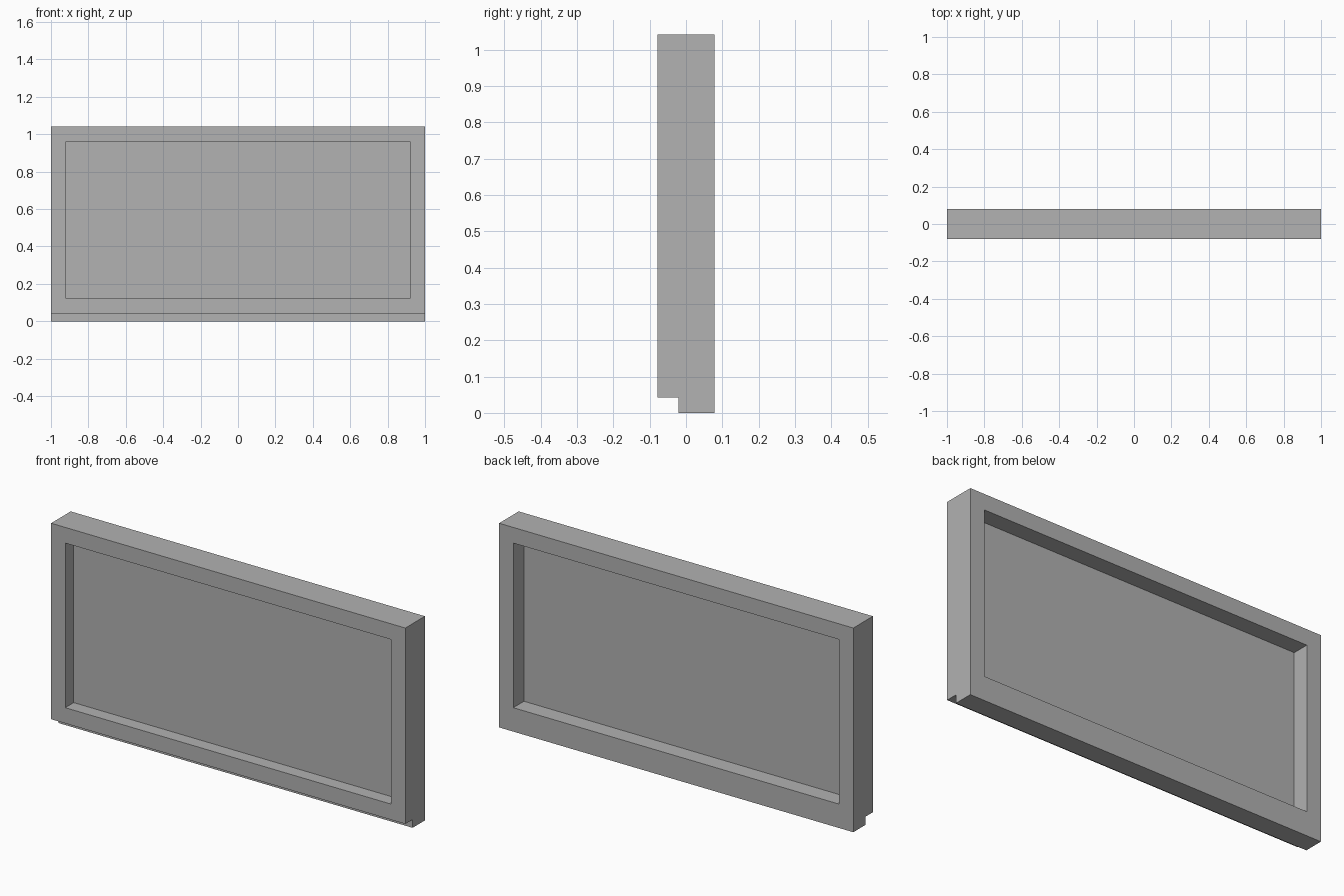
import bpy
import bmesh

old = bpy.data.objects.get("Cube")
if old:
    bpy.data.objects.remove(old, do_unlink=True)

# Overall sizes
HALF_W, HALF_D, HEIGHT = 1.0, 0.079, 1.042
RAIL = 0.08                      # visible width of the frame members
STEP_Z, STEP_Y = 0.042, -0.02    # notch along the bottom front edge
PANEL_Y, PANEL_T = -0.009, 0.004

grey = bpy.data.materials.new("plain_grey")
grey.use_nodes = True
colour = (0.445, 0.445, 0.445, 1.0)
grey.diffuse_color = colour
grey.node_tree.nodes["Principled BSDF"].inputs["Base Color"].default_value = colour


def extrude_x(name, profile, half_width):
    """Solid made by extruding a (y, z) profile along x, centred on x = 0."""
    bm = bmesh.new()
    face = bm.faces.new([bm.verts.new((-half_width, y, z)) for y, z in profile])
    grown = bmesh.ops.extrude_face_region(bm, geom=[face], use_keep_orig=True)
    moved = [v for v in grown["geom"] if isinstance(v, bmesh.types.BMVert)]
    bmesh.ops.translate(bm, verts=moved, vec=(2 * half_width, 0, 0))
    bmesh.ops.recalc_face_normals(bm, faces=bm.faces)
    mesh = bpy.data.meshes.new(name)
    bm.to_mesh(mesh)
    bm.free()
    mesh.materials.append(grey)
    obj = bpy.data.objects.new(name, mesh)
    bpy.context.scene.collection.objects.link(obj)
    return obj


def rectangle(y0, y1, z0, z1):
    return [(y0, z0), (y1, z0), (y1, z1), (y0, z1)]


# Frame: side profile with the bottom notch
frame = extrude_x("frame", [
    (STEP_Y, 0), (HALF_D, 0), (HALF_D, HEIGHT),
    (-HALF_D, HEIGHT), (-HALF_D, STEP_Z), (STEP_Y, STEP_Z)], HALF_W)

# Opening cut through the frame
open_bottom, open_top = STEP_Z + RAIL, HEIGHT - RAIL
open_half = HALF_W - RAIL
cutter = extrude_x("opening_cutter",
                   rectangle(-2 * HALF_D, 2 * HALF_D, open_bottom, open_top), open_half)
cutter.hide_render = True
cut = frame.modifiers.new("opening", 'BOOLEAN')
cut.operation = 'DIFFERENCE'
cut.solver = 'EXACT'
cut.object = cutter
bpy.context.view_layer.objects.active = frame
bpy.ops.object.modifier_apply(modifier=cut.name)
bpy.data.objects.remove(cutter, do_unlink=True)

# Thin panel set inside the opening
extrude_x("panel", rectangle(PANEL_Y - PANEL_T / 2, PANEL_Y + PANEL_T / 2,
                             open_bottom, open_top), open_half)
